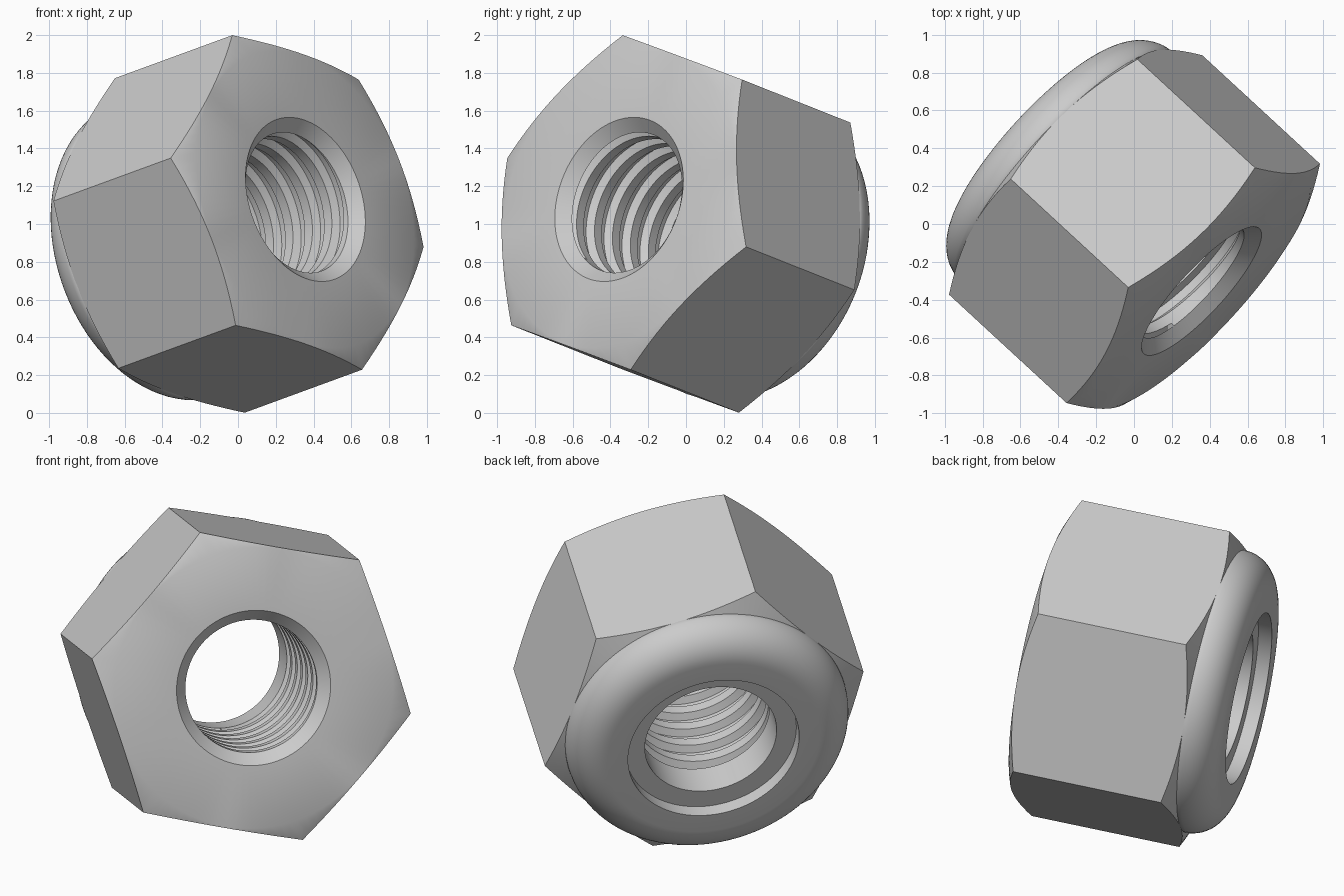
import bpy, bmesh, math
from mathutils import Matrix, Vector

if "Cube" in bpy.data.objects:
    bpy.data.objects.remove(bpy.data.objects["Cube"], do_unlink=True)

SEGS = 96
R = 0.95                       # hexagon corner radius
APOTHEM = R * math.cos(math.pi / 6)
SLOPE = 0.48                   # steepness of the corner chamfers
BORE = 0.385

# Tilted frame: local z is the bore axis, local x points at a hexagon corner
axis = Vector((0.71, -0.655, 0.26)).normalized()
side = Vector((-0.3425, -0.021, 0.883))
side = (side - axis * side.dot(axis)).normalized()
frame = Matrix((side, axis.cross(side), axis)).transposed().to_4x4()
frame.translation = (-0.012, -0.014, 0.995)

steel = bpy.data.materials.new("grey_steel")
steel.use_nodes = True
steel.diffuse_color = (0.6, 0.6, 0.6, 1)
steel.node_tree.nodes["Principled BSDF"].inputs["Base Color"].default_value = (0.6, 0.6, 0.6, 1)


def polar(r, t, h):
    return (r * math.cos(t), r * math.sin(t), h)


def finish(bm, name):
    mesh = bpy.data.meshes.new(name)
    bm.to_mesh(mesh)
    bm.free()
    obj = bpy.data.objects.new(name, mesh)
    bpy.context.collection.objects.link(obj)
    mesh.materials.append(steel)
    obj.matrix_world = frame
    bpy.ops.object.select_all(action="DESELECT")
    obj.select_set(True)
    bpy.context.view_layer.objects.active = obj
    bpy.ops.object.shade_smooth_by_angle(angle=math.radians(30))
    return obj


def lathe(name, profile):
    """Skin rings; each profile entry is (radius, height) or a function of angle."""
    bm = bmesh.new()
    rings = []
    for entry in profile:
        ring = []
        for i in range(SEGS):
            t = math.tau * i / SEGS
            r, h = entry(t) if callable(entry) else entry
            ring.append(bm.verts.new(polar(r, t, h)))
        rings.append(ring)
    for a, b in zip(rings, rings[1:]):
        for i in range(SEGS):
            k = (i + 1) % SEGS
            bm.faces.new((a[i], b[i], b[k], a[k]))
    return finish(bm, name)


def hex_rim(height, direction):
    """Wavy edge where the conical chamfer meets the six flats."""
    def rim(t):
        local = (t % (math.pi / 3)) - math.pi / 6
        r = APOTHEM / math.cos(local)
        return r, height + direction * SLOPE * (R - r)
    return rim


# Hexagonal body with countersunk front and chamfered corners
lathe("hex_body", [(BORE, 0.455), (0.45, 0.52), (0.815, 0.52),
                   hex_rim(0.458, 1), hex_rim(-0.417, -1), (0.815, -0.482)])

# Rounded collar at the back, ending in a shallow recess
arc = [(0.62 + 0.205 * math.cos(a), -0.48 - 0.2 * math.sin(a))
       for a in (math.pi / 2 * k / 14 for k in range(15))]
lathe("rounded_collar", [(0.815, -0.46)] + arc + [(0.5, -0.68), (0.5, -0.6)])

# Locking ring set inside the collar
lathe("locking_insert", [(0.5, -0.6), (BORE, -0.6), (BORE, -0.4)])


# Helical thread along the bore
def thread(name, low, high, pitch, depth):
    shape = [(0, 0), (0.4, 0), (0.55, depth), (0.85, depth), (1, 0)]
    bm = bmesh.new()
    turns = math.ceil((high - low) / pitch) + 1
    columns = []
    for i in range(turns * SEGS + 1):
        t = math.tau * i / SEGS
        column = []
        for part, out in shape:
            h = low + pitch * (i / SEGS - 1 + part)
            inside = low < h < high
            column.append(bm.verts.new(polar(BORE + (out if inside else 0), t,
                                             min(max(h, low), high))))
        columns.append(column)
    for a, b in zip(columns, columns[1:]):
        for j in range(len(shape) - 1):
            bm.faces.new((a[j], a[j + 1], b[j + 1], b[j]))
    bmesh.ops.remove_doubles(bm, verts=bm.verts, dist=0.0001)
    bmesh.ops.dissolve_degenerate(bm, edges=bm.edges, dist=0.0001)
    return finish(bm, name)


thread("bore_thread", -0.4, 0.455, 0.145, 0.04)
